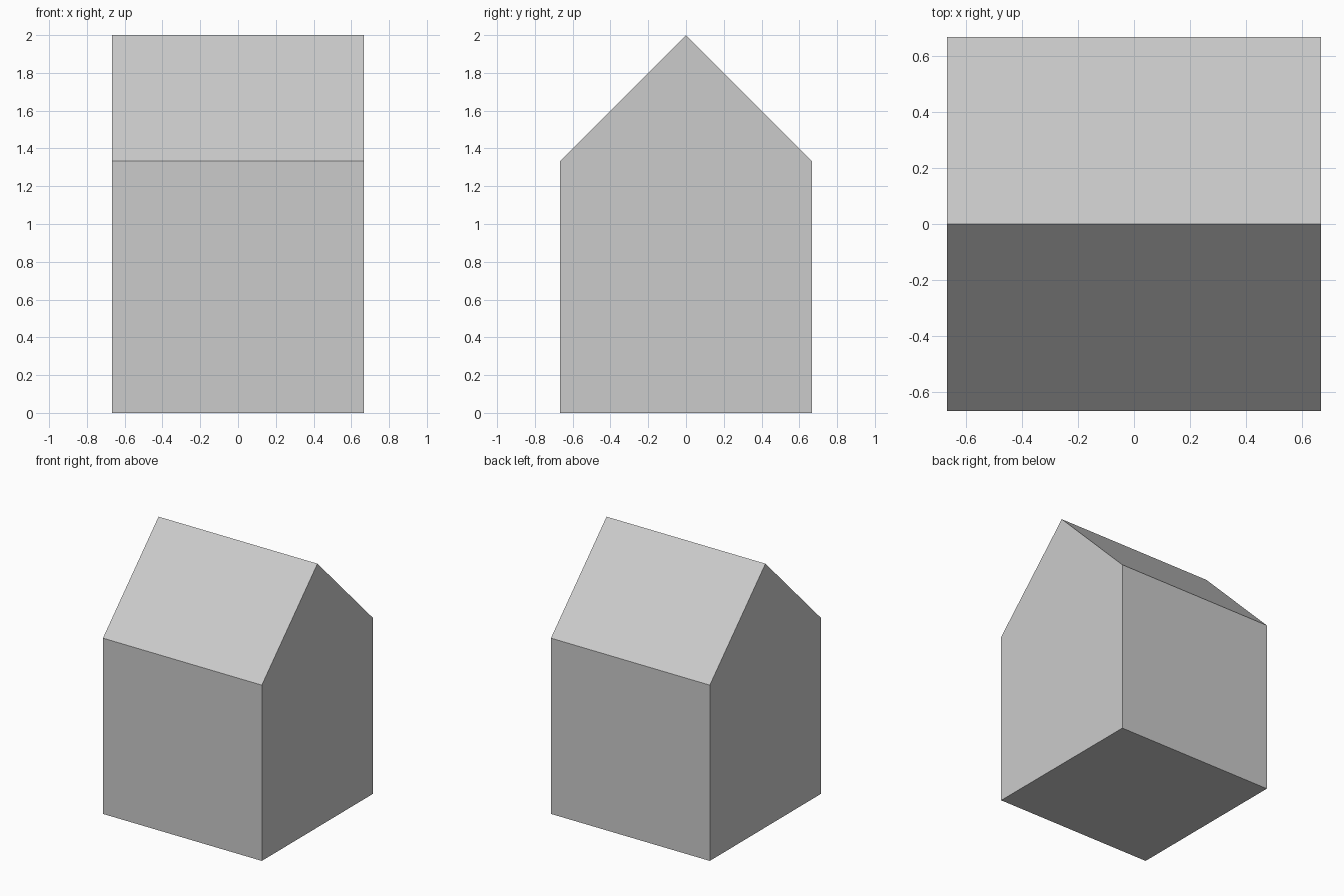
import bpy, bmesh

if "Cube" in bpy.data.objects:
    bpy.data.objects.remove(bpy.data.objects["Cube"])

HALF = 2 / 3      # half width and half depth
WALL = 4 / 3      # height of the walls
RIDGE = 2.0       # height of the roof ridge

# House body: a pentagonal gable profile extruded along x
profile = [(-HALF, 0), (HALF, 0), (HALF, WALL), (0, RIDGE), (-HALF, WALL)]

bm = bmesh.new()
gable = bm.faces.new([bm.verts.new((-HALF, y, z)) for y, z in profile])
ext = bmesh.ops.extrude_face_region(bm, geom=[gable], use_keep_orig=True)
moved = [e for e in ext["geom"] if isinstance(e, bmesh.types.BMVert)]
bmesh.ops.translate(bm, verts=moved, vec=(2 * HALF, 0, 0))
bmesh.ops.recalc_face_normals(bm, faces=bm.faces)

mesh = bpy.data.meshes.new("house_body")
bm.to_mesh(mesh)
bm.free()
house = bpy.data.objects.new("house_body", mesh)
bpy.context.collection.objects.link(house)
